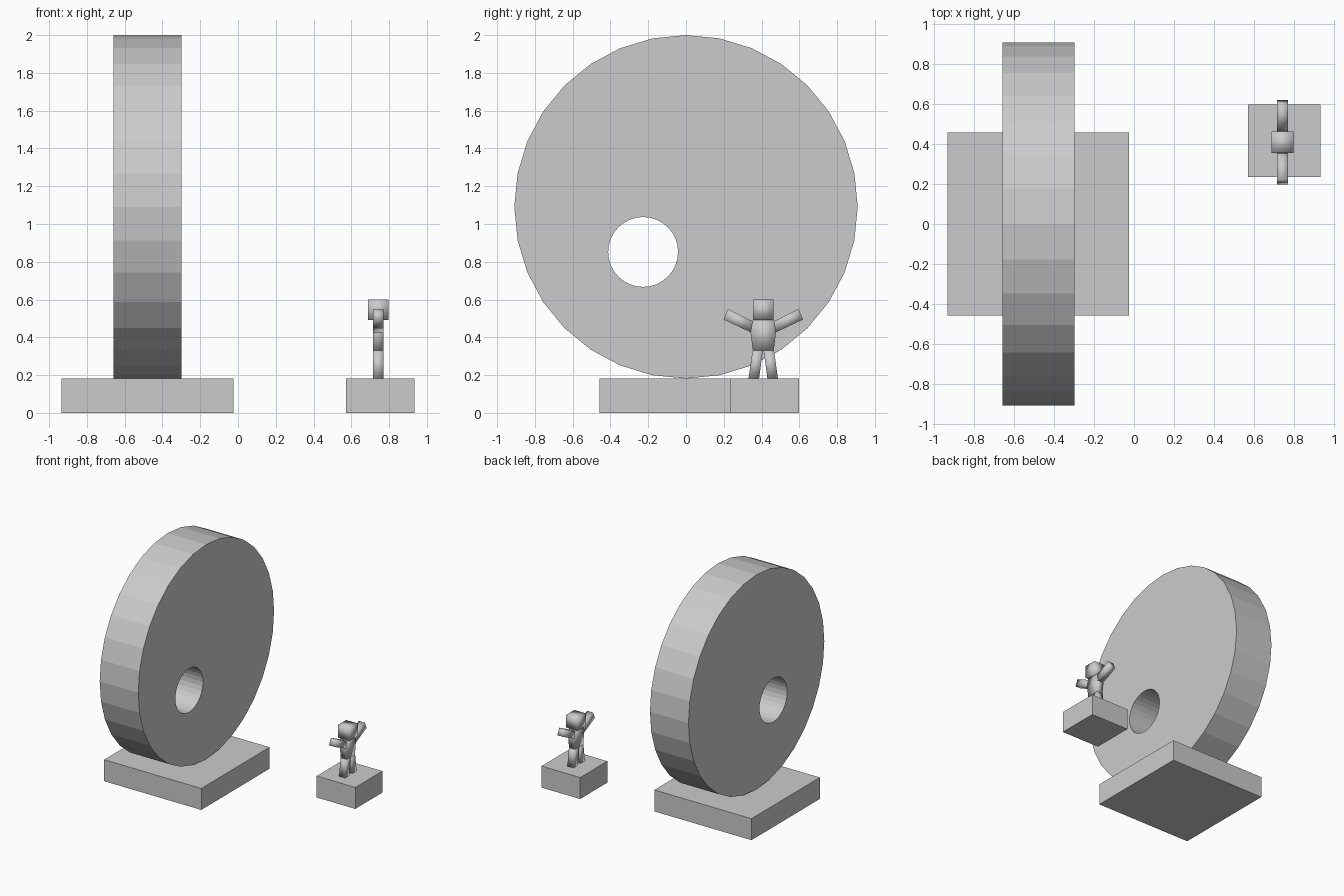
import bpy, math

if "Cube" in bpy.data.objects:
    bpy.data.objects.remove(bpy.data.objects["Cube"])


def box(name, lo, hi):
    bpy.ops.mesh.primitive_cube_add(size=1, location=[(a + b) / 2 for a, b in zip(lo, hi)])
    ob = bpy.context.object
    ob.name = name
    ob.scale = [b - a for a, b in zip(lo, hi)]
    bpy.ops.object.transform_apply(location=False, rotation=False, scale=True)
    return ob


def disc(name, r, depth, loc):
    bpy.ops.mesh.primitive_cylinder_add(vertices=32, radius=r, depth=depth, location=loc,
                                        rotation=(0, math.pi / 2, 0))
    ob = bpy.context.object
    ob.name = name
    return ob


def slab(name, outline, x0, x1):
    """Extrude a (y, z) outline along x, smooth shaded."""
    n = len(outline)
    verts = [(x, y, z) for x in (x0, x1) for y, z in outline]
    faces = [tuple(range(n))[::-1], tuple(range(n, 2 * n))]
    faces += [(i, (i + 1) % n, n + (i + 1) % n, n + i) for i in range(n)]
    me = bpy.data.meshes.new(name)
    me.from_pydata(verts, [], faces)
    me.shade_smooth()
    ob = bpy.data.objects.new(name, me)
    bpy.context.collection.objects.link(ob)
    return ob


# Plinths
TOP = 0.182
box("large_plinth", (-0.934, -0.457, 0), (-0.024, 0.457, TOP))
box("small_plinth", (0.572, 0.236, 0), (0.934, 0.599, TOP))

# Stone disc with an off-centre hole
wheel = disc("stone_disc", 0.909, 0.361, (-0.479, 0, 1.091))
cutter = disc("hole_cutter", 0.185, 0.6, (-0.479, -0.227, 0.852))
mod = wheel.modifiers.new("hole", 'BOOLEAN')
mod.operation = 'DIFFERENCE'
mod.solver = 'EXACT'
mod.object = cutter
bpy.context.view_layer.objects.active = wheel
bpy.ops.object.modifier_apply(modifier=mod.name)
bpy.data.objects.remove(cutter)

# Small figure with raised arms
CY, X0, X1 = 0.409, 0.715, 0.771
slab("torso", [(CY - 0.055, 0.33), (CY + 0.055, 0.33), (CY + 0.067, 0.425),
               (CY + 0.055, 0.493), (CY - 0.055, 0.493), (CY - 0.067, 0.425)], X0, X1)
arm = [(0.063, 0.425), (0.211, 0.495), (0.187, 0.55), (0.045, 0.48)]
leg = [(0.022, TOP), (0.078, TOP), (0.057, 0.33), (0.002, 0.33)]
for side, s in (("left", -1), ("right", 1)):
    for part, pts in (("arm", arm), ("leg", leg)):
        pts = [(CY + s * y, z) for y, z in pts]
        slab(f"{side}_{part}", pts if s > 0 else pts[::-1], X0, X1)
slab("head", [(CY - 0.054, 0.493), (CY + 0.054, 0.493),
              (CY + 0.054, 0.601), (CY - 0.054, 0.601)], 0.689, 0.798)
